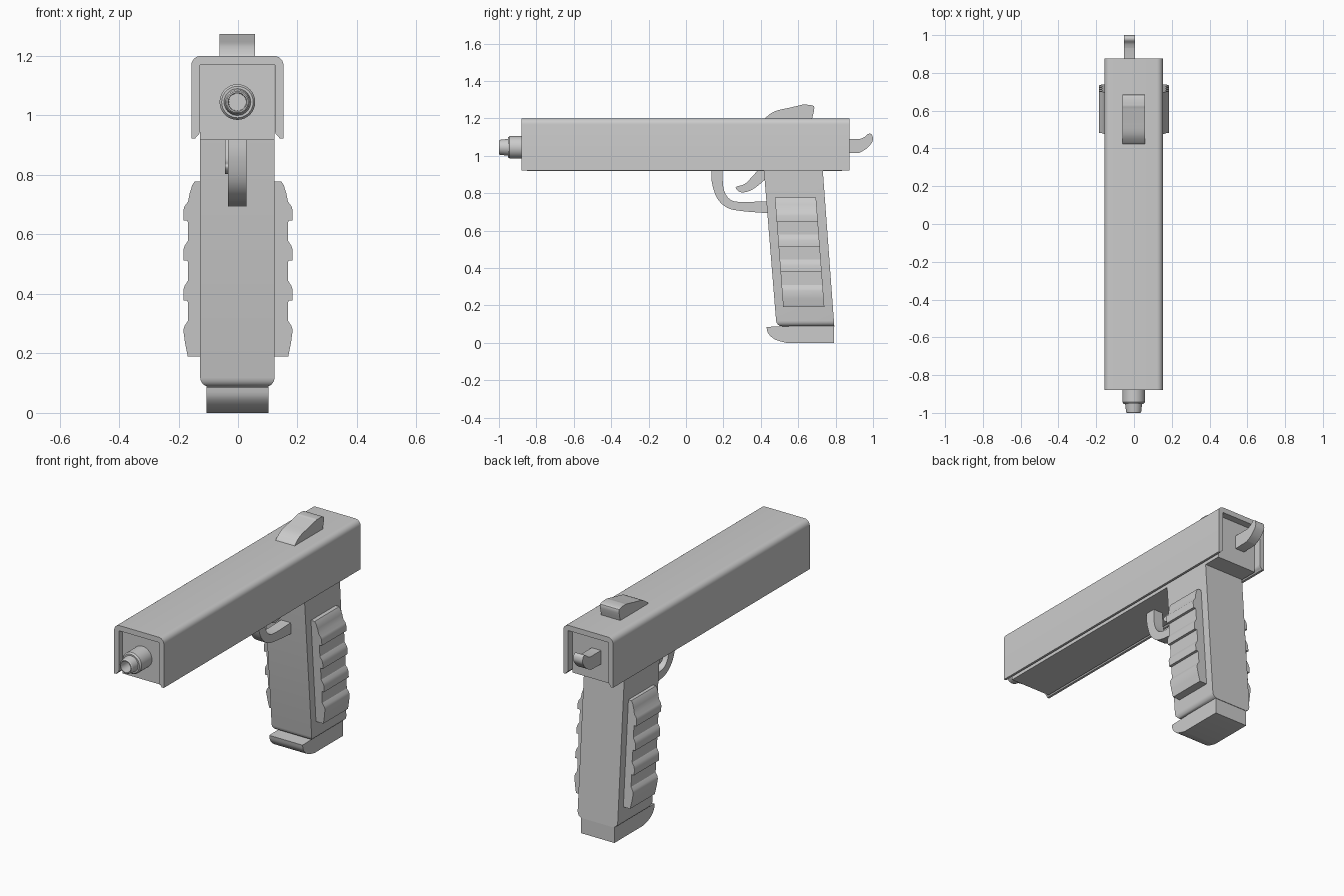
import bpy, bmesh, math

if "Cube" in bpy.data.objects:
    bpy.data.objects.remove(bpy.data.objects["Cube"])

CX = -0.002  # body centre line


def finish(name, bm, angle=35):
    bmesh.ops.recalc_face_normals(bm, faces=bm.faces)
    me = bpy.data.meshes.new(name)
    bm.to_mesh(me)
    bm.free()
    ob = bpy.data.objects.new(name, me)
    bpy.context.collection.objects.link(ob)
    bpy.ops.object.select_all(action='DESELECT')
    ob.select_set(True)
    bpy.context.view_layer.objects.active = ob
    bpy.ops.object.shade_smooth_by_angle(angle=math.radians(angle))
    return ob


def prism(pts, place, a, b):
    """Extrude a closed 2D profile between a and b; place(u, v, w) gives xyz."""
    bm = bmesh.new()
    lo = [bm.verts.new(place(u, v, a)) for u, v in pts]
    hi = [bm.verts.new(place(u, v, b)) for u, v in pts]
    bm.faces.new(lo)
    bm.faces.new(hi[::-1])
    n = len(pts)
    for i in range(n):
        j = (i + 1) % n
        bm.faces.new((lo[i], hi[i], hi[j], lo[j]))
    return bm


def side(u, v, w):   # profile in y,z extruded along x
    return (w, u, v)


def front(u, v, w):  # profile in x,z extruded along y
    return (u, w, v)


def curve(pts, n=4):
    """Smooth open curve through the points (Catmull-Rom)."""
    p = [pts[0]] + pts + [pts[-1]]
    out = []
    for i in range(1, len(p) - 2):
        for k in range(n):
            t = k / n
            out.append(tuple(0.5 * (2 * b + (c - a) * t + (2 * a - 5 * b + 4 * c - d) * t * t
                                    + (3 * b - a - 3 * c + d) * t ** 3)
                             for a, b, c, d in zip(p[i - 1], p[i], p[i + 1], p[i + 2])))
    return out + [pts[-1]]


def arc(cx, cz, r, a0, a1, n=6):
    return [(cx + r * math.cos(math.radians(a0 + (a1 - a0) * i / n)),
             cz + r * math.sin(math.radians(a0 + (a1 - a0) * i / n))) for i in range(n + 1)]


# Slide: U-shaped channel with rounded top edges and rounded inner lips
half = ([(0.126, 1.17)] + arc(0.151, 0.95, 0.025, 180, 238) + [(0.142, 0.922), (0.155, 0.922)]
        + arc(0.123, 1.168, 0.032, 0, 90))
prof = [(x + CX, z) for x, z in half] + [(CX - x, z) for x, z in reversed(half)]
finish("slide", prism(prof, front, -0.88, 0.875))

# Frame block inside the slide
finish("frame", prism([(CX - 0.125, 0.918), (CX + 0.125, 0.918), (CX + 0.125, 1.172), (CX - 0.125, 1.172)],
                      front, -0.85, 0.835))

# Grip with rounded lower edges
bm = prism([(0.415, 0.94), (0.73, 0.94), (0.793, 0.088), (0.484, 0.088)], side, CX - 0.125, CX + 0.125)
low = [e for e in bm.edges if all(v.co.z < 0.1 for v in e.verts)
       and not all(v.co.y > 0.7 for v in e.verts)]
bmesh.ops.bevel(bm, geom=low, offset=0.03, segments=4, profile=0.5, affect='EDGES')
finish("grip", bm)

# Magazine base plate
base = curve([(0.43, 0.085), (0.44, 0.05), (0.475, 0.018), (0.535, 0.0)]) + [
    (0.79, 0.0), (0.79, 0.1), (0.56, 0.1), (0.55, 0.088)]
finish("magazine_base", prism(base, side, -0.106, 0.102))

# Ribbed grip panels, one per side, leaning with the grip
steps = [(0.11, 0.778), (0.146, 0.778), (0.154, 0.765), (0.162, 0.74), (0.168, 0.71), (0.180, 0.694),
         (0.184, 0.68), (0.184, 0.647)]
for top in (0.647, 0.513, 0.378):
    last = top < 0.4
    steps += [(0.169, top), (0.168, top - 0.068), (0.179, top - 0.085), (0.184, top - 0.1)]
    steps += [(0.178, 0.235), (0.169, 0.19)] if last else [(0.184, top - 0.134 - (0.001 if top < 0.6 else 0))]
steps.append((0.11, 0.19))
for label, s in (("right", 1), ("left", -1)):
    bm = prism([(s * x, z) for x, z in steps],
               lambda u, v, w: (u, w + 0.076 * (0.78 - v), v), 0.475, 0.695)
    finish("grip_panel_" + label, bm, 30)

# Trigger guard
outer = curve([(0.136, 0.93), (0.138, 0.86), (0.165, 0.775), (0.22, 0.722), (0.30, 0.704), (0.45, 0.692)])
inner = curve([(0.45, 0.757), (0.29, 0.753), (0.235, 0.767), (0.205, 0.81), (0.196, 0.87), (0.195, 0.93)])
finish("trigger_guard", prism(outer + inner, side, -0.033, 0.028))

# Trigger
trig = curve([(0.395, 0.935), (0.35, 0.884), (0.312, 0.848), (0.27, 0.835), (0.27, 0.82), (0.296, 0.804),
              (0.34, 0.812), (0.385, 0.84), (0.43, 0.88)]) + [(0.43, 0.935)]
finish("trigger", prism(trig, side, -0.043, 0.022))

# Rear sight
sight = curve([(0.42, 1.19), (0.43, 1.207), (0.475, 1.238), (0.55, 1.256), (0.62, 1.272)]) + curve(
    [(0.622, 1.273), (0.665, 1.271), (0.686, 1.257), (0.672, 1.19)])
finish("rear_sight", prism(sight, side, -0.062, 0.057))

# Hammer
ham = [(0.82, 1.09)] + curve([(0.93, 1.09), (0.955, 1.1), (0.975, 1.117), (0.994, 1.112), (0.998, 1.078),
                              (0.965, 1.038), (0.925, 1.015)]) + [(0.82, 1.012)]
finish("hammer", prism(ham, side, -0.054, 0.004))

# Barrel: turned profile of (y, radius), with an open muzzle
rings = [(-0.83, 0.06), (-0.943, 0.06), (-0.952, 0.053), (-0.952, 0.045), (-0.96, 0.044),
         (-0.995, 0.04), (-1.0, 0.036), (-1.0, 0.031), (-0.9, 0.029)]
bm = bmesh.new()
N = 32
loops = [[bm.verts.new((CX + r * math.cos(2 * math.pi * i / N), y, 1.045 + r * math.sin(2 * math.pi * i / N)))
          for i in range(N)] for y, r in rings]
for a, b in zip(loops, loops[1:]):
    for i in range(N):
        j = (i + 1) % N
        bm.faces.new((a[i], a[j], b[j], b[i]))
bm.faces.new(loops[0])
bm.faces.new(loops[-1])
finish("barrel", bm, 30)
